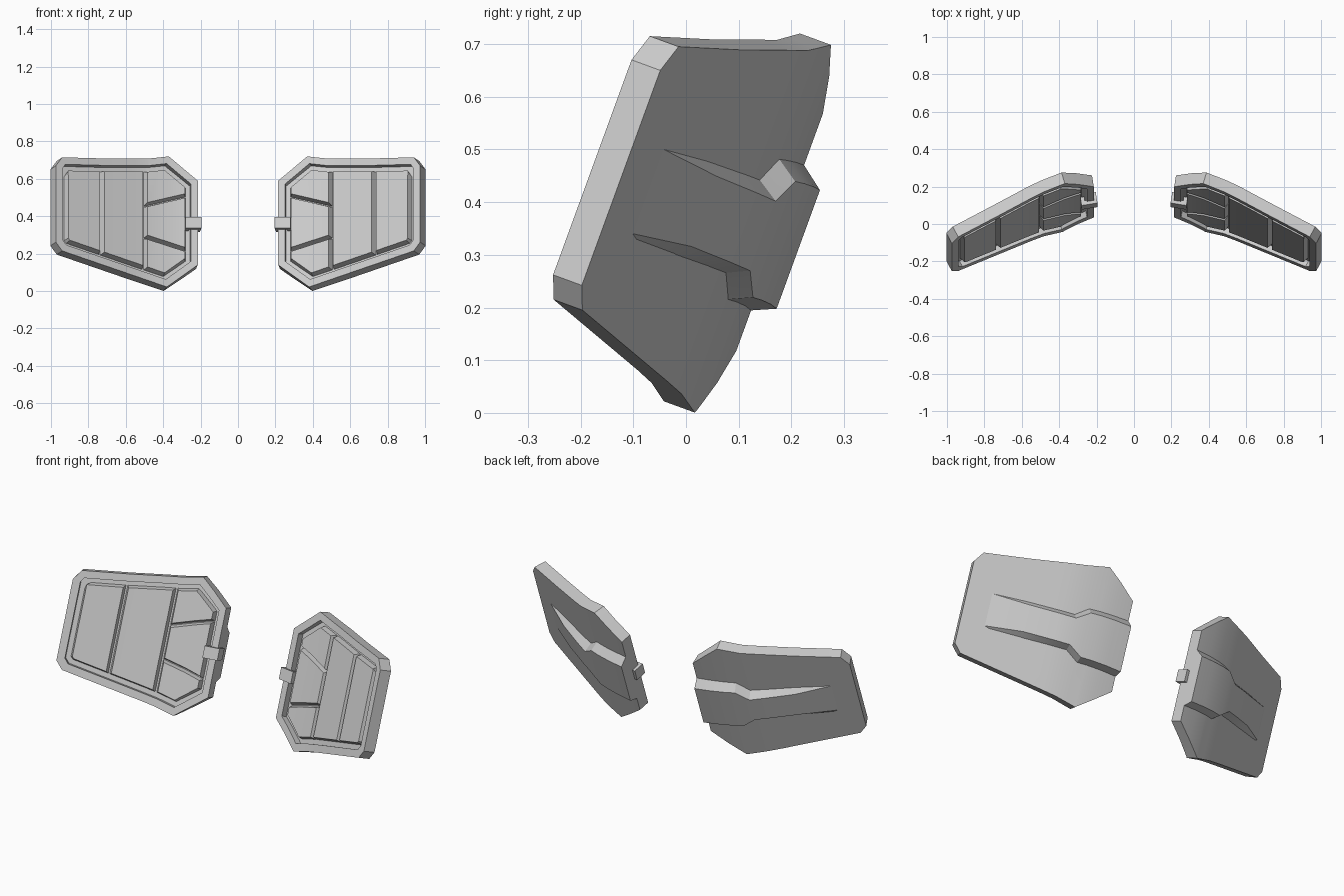
import bpy, bmesh, math
from mathutils import Vector

if "Cube" in bpy.data.objects:
    bpy.data.objects.remove(bpy.data.objects["Cube"])

# Curved, backward-leaning sheet that every part is laid on
BEND = [(.15, .25), (.3, .226), (.37, .209), (.48, .17), (.55, .135), (1.1, -.16)]
LEAN, THICK = .365, .065
FOLDS = [.3, .37, .425, .48, .55]


def bend(x):
    for (x0, y0), (x1, y1) in zip(BEND, BEND[1:]):
        if x <= x1 or x1 == 1.1:
            return y0 + (y1 - y0) * (x - x0) / (x1 - x0)


def on_sheet(x, d, z):
    slope = (bend(x + .05) - bend(x - .05)) / .1
    n = Vector((-slope, 1, -LEAN)).normalized()
    return Vector((x, bend(x) + LEAN * (z - .7), z)) + n * d


def offset(poly, amount):
    """Move every side of a counter-clockwise outline inwards."""
    out = []
    for i, p in enumerate(poly):
        p = Vector(p)
        a = (p - Vector(poly[i - 1])).normalized()
        b = (Vector(poly[(i + 1) % len(poly)]) - p).normalized()
        na, nb = Vector((-a.y, a.x)), Vector((-b.y, b.x))
        out.append(tuple(p + (na + nb) * amount / (1 + na.dot(nb))))
    return out


def clip(poly, a, b):
    """Keep the part of an outline to the left of line a-b."""
    def side(p):
        return (b[0] - a[0]) * (p[1] - a[1]) - (b[1] - a[1]) * (p[0] - a[0])
    out = []
    for i, q in enumerate(poly):
        p = poly[i - 1]
        sp, sq = side(p), side(q)
        if sp * sq < 0:
            t = sp / (sp - sq)
            out.append((p[0] + (q[0] - p[0]) * t, p[1] + (q[1] - p[1]) * t))
        if sq >= 0:
            out.append(q)
    return out


def loft(name, rings):
    """Skin rings of (x, depth, z), fold onto the sheet and mirror."""
    bm = bmesh.new()
    loops = [[bm.verts.new(p) for p in r] for r in rings]
    n = len(rings[0])
    for r0, r1 in zip(loops, loops[1:]):
        for i in range(n):
            j = (i + 1) % n
            bm.faces.new((r0[i], r0[j], r1[j], r1[i]))
    bm.faces.new(loops[0][::-1])
    bm.faces.new(loops[-1])
    for x in FOLDS:
        bmesh.ops.bisect_plane(bm, geom=bm.verts[:] + bm.edges[:] + bm.faces[:],
                               plane_co=(x, 0, 0), plane_no=(1, 0, 0), dist=1e-4)
    for v in bm.verts:
        v.co = on_sheet(*v.co)
    bmesh.ops.recalc_face_normals(bm, faces=bm.faces)
    me = bpy.data.meshes.new(name)
    bm.to_mesh(me)
    bm.free()
    ob = bpy.data.objects.new(name, me)
    bpy.context.collection.objects.link(ob)
    bpy.context.view_layer.objects.active = ob
    ob.select_set(True)
    bpy.ops.object.shade_smooth_by_angle(angle=math.radians(18))
    ob.select_set(False)
    ob.modifiers.new("mirror", 'MIRROR')
    return ob


def ring(poly, d):
    return [(x, d, z) for x, z in poly]


# Flap body with raised rim and recessed front
outline = [(.215, .14), (.38, .022), (.94, .215), (.974, .262), (.974, .67),
           (.94, .715), (.72, .709), (.48, .708), (.37, .72), (.215, .59)]
rim = offset(outline, .037)
loft("flap_body", [ring(rim, .036), ring(rim, 0), ring(outline, 0), ring(outline, THICK)])

# Raised front pads separated by grooves
field = offset(outline, .069)
inner = clip(field, (.482, 0), (.482, 1))
up_a, up_b = (.5, .46), (.285, .51)
lo_a, lo_b = (.5, .295), (.285, .225)
G = .022


def drop(p, dz):
    return (p[0], p[1] + dz)


pads = {
    "outer_pad": clip(field, (.737, 1), (.737, 0)),
    "middle_pad": clip(clip(field, (.507, 1), (.507, 0)), (.712, 0), (.712, 1)),
    "upper_inner_pad": clip(inner, drop(up_b, G / 2), drop(up_a, G / 2)),
    "centre_inner_pad": clip(clip(inner, drop(up_a, -G / 2), drop(up_b, -G / 2)),
                             drop(lo_b, G / 2), drop(lo_a, G / 2)),
    "lower_inner_pad": clip(inner, drop(lo_a, -G / 2), drop(lo_b, -G / 2)),
}
for name, poly in pads.items():
    loft(name, [ring(offset(poly, -.009), .038), ring(poly, .004)])

# Tapered rib on the back: x, base low/high, crest low/high, height
stations = [(.86, .35, .53, .36, .52, 0), (.69, .32, .50, .345, .478, .03),
            (.48, .285, .465, .305, .437, .045), (.42, .235, .505, .255, .475, .045),
            (.215, .215, .495, .235, .46, .045)]
loft("back_rib", [[(x, THICK - .004, b0), (x, THICK + h, c0), (x, THICK + h, c1), (x, THICK - .004, b1)]
                  for x, b0, b1, c0, c1, h in stations])


# Hook clip over the inner rim
def box(name, x0, x1, d0, d1, z0, z1):
    poly = [(x0, z0), (x1, z0), (x1, z1), (x0, z1)]
    loft(name, [ring(poly, d0), ring(poly, d1)])


box("clip_bar", .198, .283, -.018, .006, .33, .39)
box("clip_leg", .198, .216, .006, .045, .33, .39)
box("clip_toe", .262, .283, .006, .03, .33, .39)
